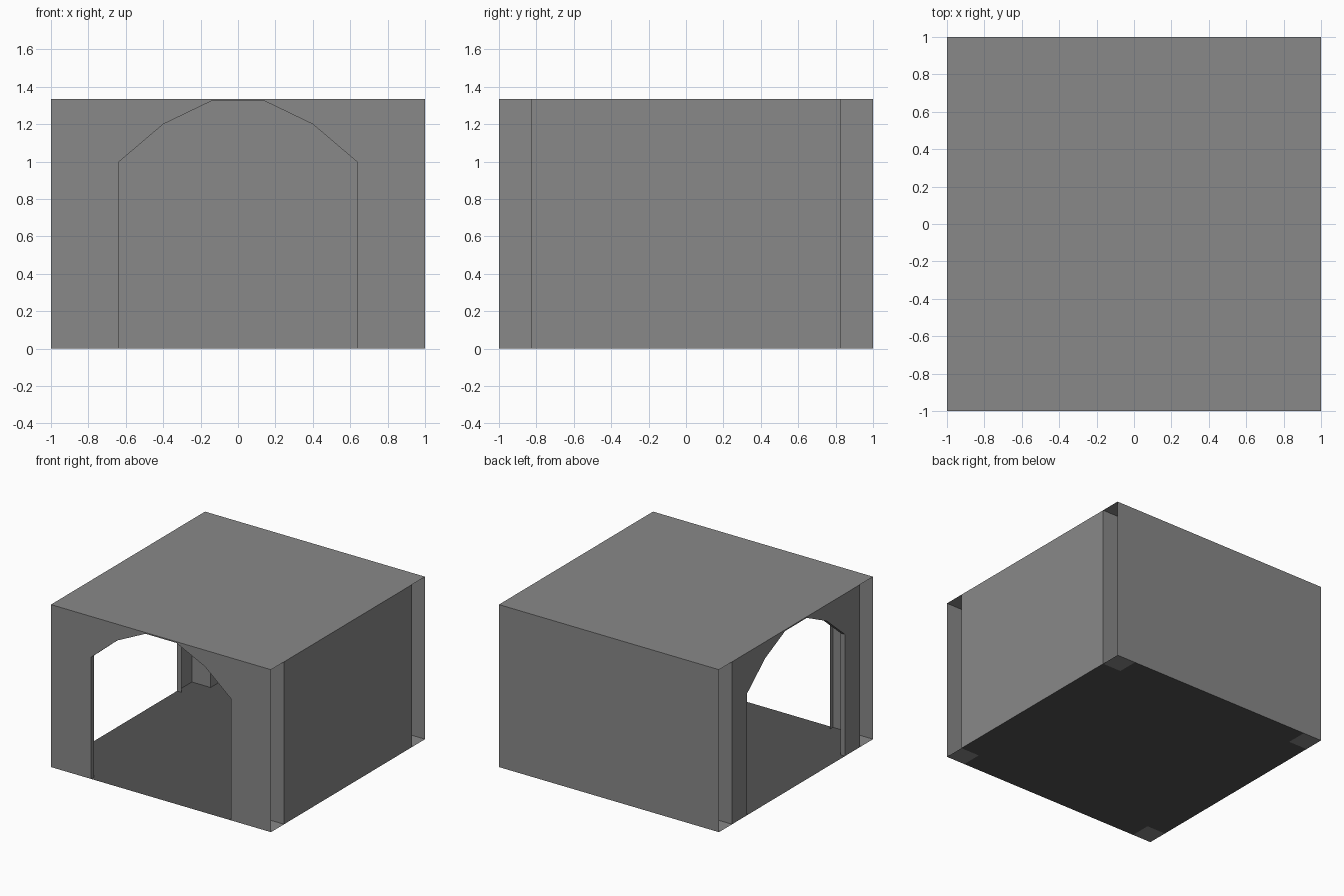
import bpy
import math
from mathutils import Matrix, Vector

if "Cube" in bpy.data.objects:
    bpy.data.objects.remove(bpy.data.objects["Cube"])

H = 1.335        # wall height
C = 0.83         # inner limit of the corner pillars
REVEAL = 0.04    # depth of the arch jambs
ARCH = [(-0.635, 0), (-0.635, 1.0), (-0.40, 1.2), (-0.14, 1.325),
        (0.14, 1.325), (0.40, 1.2), (0.635, 1.0), (0.635, 0)]


def material(name, value):
    m = bpy.data.materials.new(name)
    m.diffuse_color = (value, value, value, 1)
    m.use_nodes = True
    m.node_tree.nodes["Principled BSDF"].inputs["Base Color"].default_value = m.diffuse_color
    return m


STONE = material("wall grey", 0.25)
FLOOR = material("floor dark grey", 0.088)


def build(name, faces, mat, angle=0):
    """Make an object from polygons, turned about the vertical axis."""
    rot = Matrix.Rotation(math.radians(angle), 3, 'Z')
    verts, polys = [], []
    for f in faces:
        polys.append(range(len(verts), len(verts) + len(f)))
        verts += [rot @ Vector(p) for p in f]
    mesh = bpy.data.meshes.new(name)
    mesh.from_pydata(verts, [], [list(p) for p in polys])
    mesh.materials.append(mat)
    ob = bpy.data.objects.new(name, mesh)
    bpy.context.collection.objects.link(ob)
    return ob


def wall(name, half, angle, arched):
    """Flat wall, built as the front and turned; optional arch with reveal."""
    top = [(half, -1, H), (-half, -1, H)]
    opening = [(u, -1, z) for u, z in ARCH] if arched else []
    faces = [[(-half, -1, 0)] + opening + [(half, -1, 0)] + top]
    if arched:
        for (u0, z0), (u1, z1) in zip(ARCH, ARCH[1:]):
            faces.append([(u0, -1, z0), (u0, -1 + REVEAL, z0),
                          (u1, -1 + REVEAL, z1), (u1, -1, z1)])
    build(name, faces, STONE, angle)


# Walls: arches at front and left, plain at right and back
wall("front_arch_wall", 1, 0, True)
wall("right_wall", C, 90, False)
wall("back_wall", 1, 180, False)
wall("left_arch_wall", C, 270, True)

# Roof slab
build("roof", [[(-1, -1, H), (1, -1, H), (1, 1, H), (-1, 1, H)]], STONE)

# Cross-shaped floor between the corner pillars
build("floor", [[(-C, -1, 0), (C, -1, 0), (C, 1, 0), (-C, 1, 0)],
                [(C, -C, 0), (1, -C, 0), (1, C, 0), (C, C, 0)],
                [(-1, -C, 0), (-C, -C, 0), (-C, C, 0), (-1, C, 0)]], FLOOR)

# Corner pillars: two inner faces and a base, open on the outer side
for i in range(4):
    build("corner_pillar_%d" % (i + 1), [
        [(C, -C, 0), (1, -C, 0), (1, -C, H), (C, -C, H)],
        [(C, -1, 0), (C, -C, 0), (C, -C, H), (C, -1, H)],
        [(C, -1, 0), (1, -1, 0), (1, -C, 0), (C, -C, 0)]], STONE, 90 * i)
